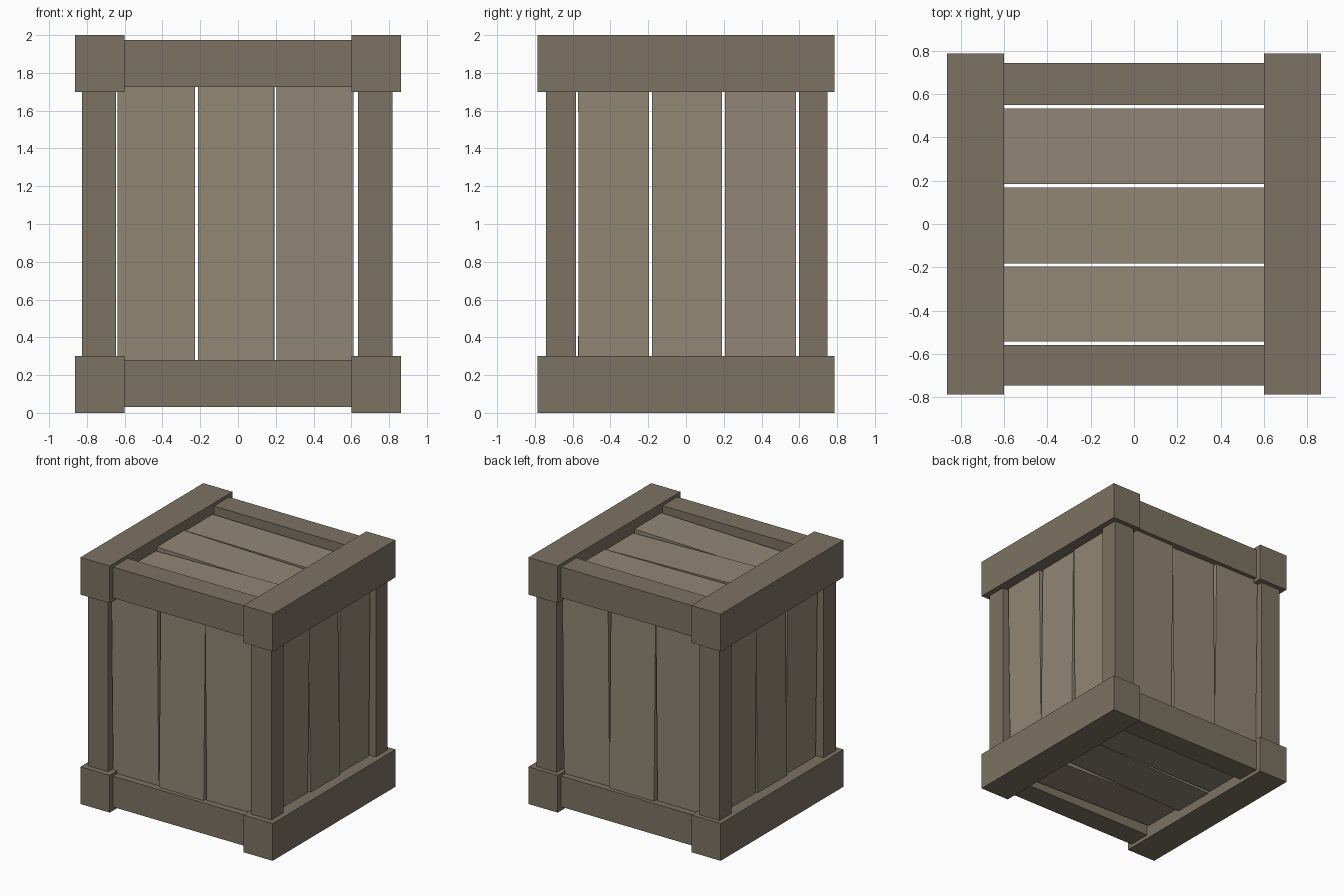
import bpy, bmesh
from math import radians
from mathutils import Matrix, Vector

if "Cube" in bpy.data.objects:
    bpy.data.objects.remove(bpy.data.objects["Cube"])


def material(name, rgb):
    m = bpy.data.materials.new(name)
    m.diffuse_color = (*rgb, 1)
    m.use_nodes = True
    m.node_tree.nodes["Principled BSDF"].inputs["Base Color"].default_value = m.diffuse_color
    return m


FRAME = material("dark_wood", (0.205, 0.17, 0.125))
PLANK = material("light_wood", (0.285, 0.24, 0.18))


def box(name, lo, hi, mat, tilt=(0, 0, 0)):
    """Box between two corners, tilted about its own centre (degrees)."""
    lo, hi = Vector(lo), Vector(hi)
    bm = bmesh.new()
    bmesh.ops.create_cube(bm, size=1, matrix=Matrix.Diagonal((*(hi - lo), 1)))
    mesh = bpy.data.meshes.new(name)
    bm.to_mesh(mesh)
    bm.free()
    mesh.materials.append(mat)
    ob = bpy.data.objects.new(name, mesh)
    ob.location = (lo + hi) / 2
    ob.rotation_euler = [radians(a) for a in tilt]
    bpy.context.collection.objects.link(ob)
    return ob


# Heavy side beams and the thinner front/back rails, at bottom and top
for level, z0, z1, r0, r1 in (("bottom", 0, 0.302, 0.03, 0.28),
                              ("top", 1.698, 2.0, 1.725, 1.975)):
    for side, x0, x1 in (("left", -0.862, -0.6), ("right", 0.6, 0.862)):
        box(f"{level}_{side}_beam", (x0, -0.787, z0), (x1, 0.787, z1), FRAME)
    for side, y0, y1 in (("front", -0.745, -0.558), ("back", 0.55, 0.742)):
        box(f"{level}_{side}_rail", (-0.6, y0, r0), (0.6, y1, r1), FRAME)

# Corner posts
for sx, x0, x1 in (("left", -0.825, -0.645), ("right", 0.635, 0.818)):
    for sy, y0, y1 in (("front", -0.742, -0.583), ("back", 0.598, 0.75)):
        box(f"{sy}_{sx}_post", (x0, y0, 0.3), (x1, y1, 1.7), FRAME)

# Slightly crooked planks on front and back
spans = ((-0.637, -0.228), (-0.212, 0.192), (0.204, 0.610))
for i, (x0, x1) in enumerate(spans):
    lean = (0.8, -0.8, 0.8)[i]
    yaw = (0.2, -0.8, 0.8)[i]
    box(f"front_plank_{i + 1}", (x0, -0.70, 0.24), (x1, -0.64, 1.76), PLANK, (lean, 0, yaw))
    box(f"back_plank_{i + 1}", (x0, 0.64, 0.24), (x1, 0.70, 1.76), PLANK, (-lean, 0, yaw))

# Planks on left and right
spans = ((-0.570, -0.196), (-0.180, 0.190), (0.206, 0.582))
for i, (y0, y1) in enumerate(spans):
    lean = (0.7, -0.7, 0.5)[i]
    box(f"right_plank_{i + 1}", (0.71, y0, 0.24), (0.77, y1, 1.76), PLANK, (0, lean, -0.7))
    box(f"left_plank_{i + 1}", (-0.77, y0, 0.24), (-0.71, y1, 1.76), PLANK, (0, -lean, -0.7))

# Planks of the lid and the floor
spans = ((-0.542, -0.196), (-0.183, 0.168), (0.184, 0.532))
for i, (y0, y1) in enumerate(spans):
    slope = (-1.3, 1.3, 0.5)[i]
    box(f"lid_plank_{i + 1}", (-0.64, y0, 1.85), (0.64, y1, 1.91), PLANK, (0, slope, 0))
    box(f"floor_plank_{i + 1}", (-0.64, y0, 0.09), (0.64, y1, 0.15), PLANK, (0, -slope, 0))
